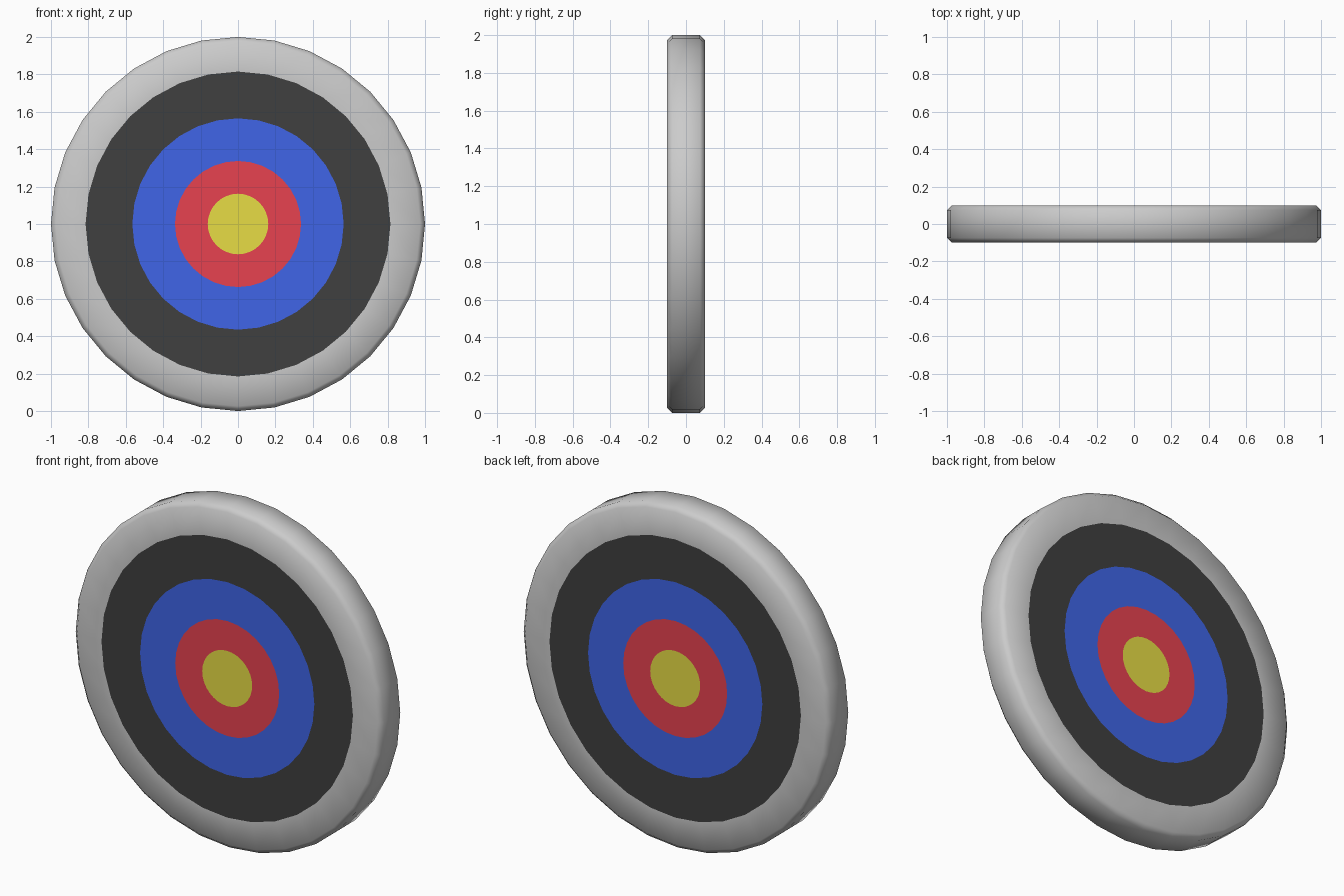
import bpy, bmesh
from math import sin, cos, tau

if "Cube" in bpy.data.objects:
    bpy.data.objects.remove(bpy.data.objects["Cube"])

SIDES = 32
CENTRE_Z = 1.0
HALF = 0.1      # half the thickness of the disc
BEVEL = 0.026


def circle(bm, r, y):
    return [bm.verts.new((r * sin(tau * i / SIDES), y, CENTRE_Z + r * cos(tau * i / SIDES)))
            for i in range(SIDES)]


def finish(bm, name, color=None):
    me = bpy.data.meshes.new(name)
    bm.to_mesh(me)
    bm.free()
    ob = bpy.data.objects.new(name, me)
    bpy.context.collection.objects.link(ob)
    if color:
        mat = bpy.data.materials.get(color[0]) or bpy.data.materials.new(color[0])
        mat.diffuse_color = (*color[1], 1)
        mat.use_nodes = True
        mat.node_tree.nodes["Principled BSDF"].inputs["Base Color"].default_value = mat.diffuse_color
        me.materials.append(mat)
    me.shade_smooth()
    return ob


def lathe(name, profile, color=None, flip=False):
    """Revolve (radius, y) points about the disc axis; radius 0 closes the face."""
    bm = bmesh.new()
    prev = None
    for r, y in profile:
        if r == 0:
            bm.faces.new(prev)
            continue
        ring = circle(bm, r, y)
        if prev:
            for i in range(SIDES):
                j = (i + 1) % SIDES
                bm.faces.new((prev[i], prev[j], ring[j], ring[i]))
        prev = ring
    bm.normal_update()
    if flip is not None:
        # make flat rings face outwards on their own side
        want = 1 if flip else -1
        bad = [f for f in bm.faces if f.normal.y * want < 0]
        bmesh.ops.reverse_faces(bm, faces=bad)
    else:
        # make rim faces point away from the disc's core circle
        bad = []
        for f in bm.faces:
            c = f.calc_center_median()
            c.z -= CENTRE_Z
            core = c.copy()
            core.y = 0
            core = core.normalized() * min(core.length, 0.9)
            if f.normal.dot(c - core) < 0:
                bad.append(f)
        bmesh.ops.reverse_faces(bm, faces=bad)
    return finish(bm, name, color)


# grey padded rim with bevelled edges
lathe("outer_rim", [(0.815, -HALF), (1 - BEVEL, -HALF), (1, -HALF + BEVEL),
                    (1, HALF - BEVEL), (1 - BEVEL, HALF), (0.815, HALF)], flip=None)

# coloured scoring rings on both faces
rings = [("black", 0.815, 0.565, (0.05, 0.05, 0.05)),
         ("blue", 0.565, 0.337, (0.05, 0.13, 0.8)),
         ("red", 0.337, 0.162, (0.8, 0.055, 0.08)),
         ("yellow", 0.162, 0, (0.8, 0.72, 0.06))]
for side, y in (("front", -HALF), ("back", HALF)):
    for name, outer, inner, rgb in rings:
        part = "bullseye" if inner == 0 else "ring"
        lathe(f"{name}_{part}_{side}", [(outer, y), (inner, y)], (name, rgb), y > 0)
